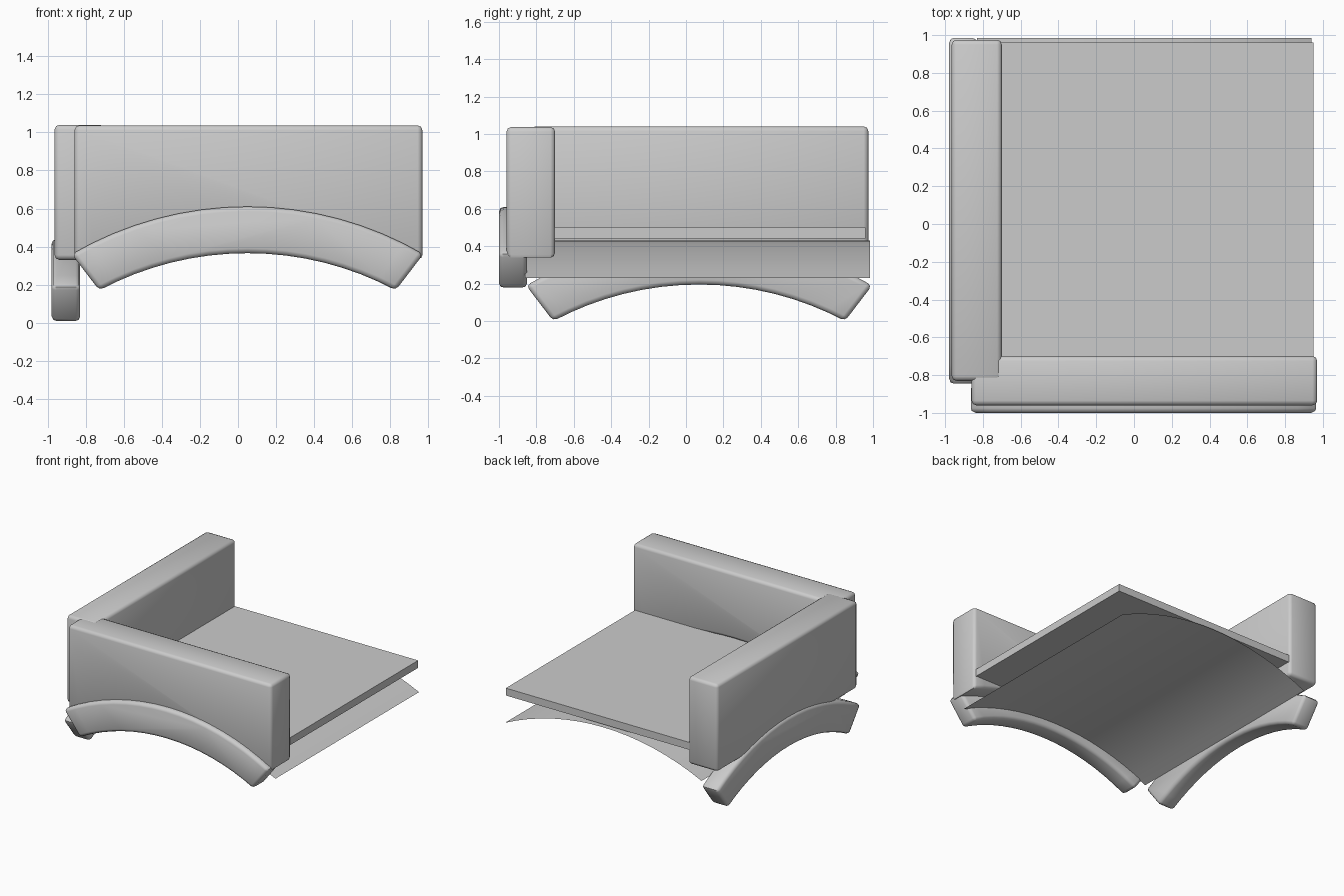
import bpy
import bmesh
import math
from mathutils import Vector

cube = bpy.data.objects.get("Cube")
if cube:
    bpy.data.objects.remove(cube)

grey = bpy.data.materials.new("plain grey")
grey.use_nodes = True
colour = (0.6, 0.6, 0.6, 1)
grey.diffuse_color = colour
grey.node_tree.nodes["Principled BSDF"].inputs["Base Color"].default_value = colour


def arc(centre, half, z_end, z_top, steps=16):
    """Points of a shallow circular arch, from low to high u."""
    rise = z_top - z_end
    radius = (half * half + rise * rise) / (2 * rise)
    limit = math.asin(half / radius)
    angles = [limit * (2 * i / steps - 1) for i in range(steps + 1)]
    return [(centre + radius * math.sin(a), z_top - radius + radius * math.cos(a))
            for a in angles]


def place(u, depth, z, along):
    """Profile coordinate u runs along x or y; depth runs along the other."""
    return Vector((u, depth, z)) if along == "x" else Vector((depth, u, z))


def finish(name, bm):
    bmesh.ops.recalc_face_normals(bm, faces=bm.faces[:])
    mesh = bpy.data.meshes.new(name)
    bm.to_mesh(mesh)
    bm.free()
    mesh.materials.append(grey)
    obj = bpy.data.objects.new(name, mesh)
    bpy.context.collection.objects.link(obj)
    bpy.ops.object.select_all(action="DESELECT")
    obj.select_set(True)
    bpy.context.view_layer.objects.active = obj
    bpy.ops.object.shade_smooth_by_angle(angle=math.radians(50))
    return obj


def prism(name, profile, along, lo, hi, bevel=0.0):
    """Extrude a (u, z) profile through a depth range and round its edges."""
    bm = bmesh.new()
    a = [bm.verts.new(place(u, lo, z, along)) for u, z in profile]
    b = [bm.verts.new(place(u, hi, z, along)) for u, z in profile]
    bm.faces.new(a)
    bm.faces.new(b[::-1])
    for i in range(len(a)):
        j = (i + 1) % len(a)
        bm.faces.new((a[i], b[i], b[j], a[j]))
    bmesh.ops.recalc_face_normals(bm, faces=bm.faces[:])
    if bevel:
        edges = [e for e in bm.edges if e.calc_face_angle() > math.radians(30)]
        bmesh.ops.bevel(bm, geom=edges, offset=bevel, segments=2,
                        profile=0.5, affect="EDGES", clamp_overlap=True)
    return finish(name, bm)


def arch_trim(name, centre, z, along, lo, hi):
    """Curved moulding with slanted ends; z is the height of its feet."""
    outer = arc(centre, 0.925, z + 0.19, z + 0.44)
    inner = arc(centre, 0.78, z, z + 0.195)
    return prism(name, outer + inner[::-1], along, lo, hi, 0.025)


# Walls: the front one is arched underneath to clear the vault
front_bottom = arc(0.055, 0.915, 0.33, 0.50)
prism("front_wall", front_bottom + [(0.97, 1.037), (-0.86, 1.037)],
      "x", -0.96, -0.70, 0.025)
prism("side_wall", [(-0.83, 0.33), (0.975, 0.33), (0.975, 1.04), (-0.83, 1.04)],
      "y", -0.965, -0.70, 0.025)

# Arched mouldings at the foot of each wall
arch_trim("front_arch_trim", 0.05, 0.17, "x", -1.0, -0.85)
arch_trim("side_arch_trim", 0.07, 0.0, "y", -0.98, -0.83)

# Floor slab
prism("floor", [(-0.85, 0.44), (0.95, 0.44), (0.95, 0.50), (-0.85, 0.50)],
      "x", -0.86, 0.96)

# Thin curved vault under the floor
bm = bmesh.new()
rows = [[bm.verts.new((x, y, z)) for x, z in arc(0.055, 0.885, 0.23, 0.43)]
        for y in (-0.86, 0.985)]
for i in range(len(rows[0]) - 1):
    bm.faces.new((rows[0][i], rows[0][i + 1], rows[1][i + 1], rows[1][i]))
finish("vault", bm)
